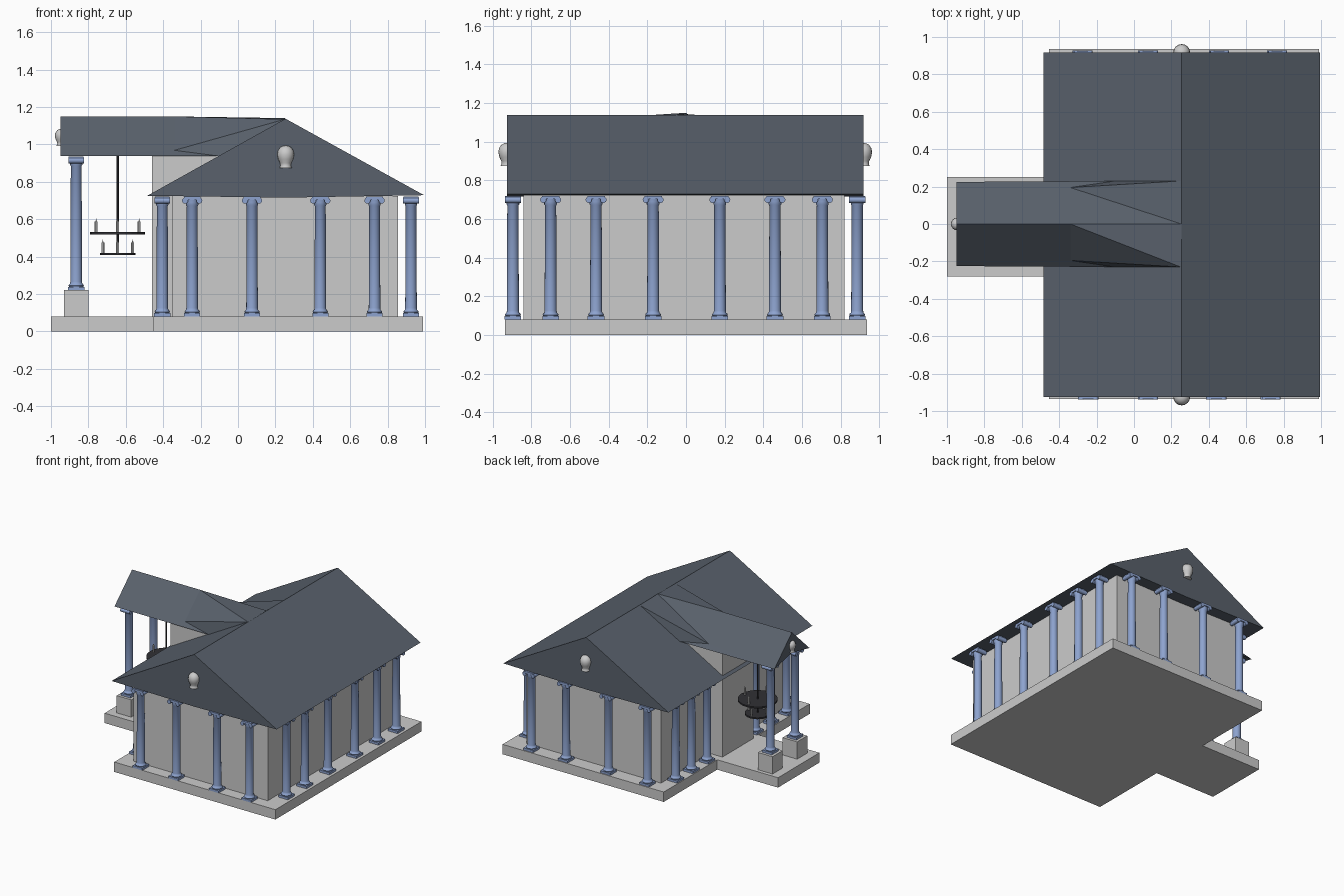
import bpy, bmesh
from math import pi, cos, sin
from mathutils import Matrix, Vector

if "Cube" in bpy.data.objects:
    bpy.data.objects.remove(bpy.data.objects["Cube"])


def mat(name, col):
    m = bpy.data.materials.new(name)
    m.diffuse_color = (*col, 1)
    m.use_nodes = True
    m.node_tree.nodes["Principled BSDF"].inputs["Base Color"].default_value = m.diffuse_color
    return m


SLATE = mat("slate", (0.10, 0.12, 0.15))
BLUE = mat("blue_stone", (0.27, 0.37, 0.63))
IRON = mat("dark_iron", (0.03, 0.03, 0.035))


def finish(name, bm, material=None, smooth=False):
    bmesh.ops.recalc_face_normals(bm, faces=bm.faces)
    me = bpy.data.meshes.new(name)
    bm.to_mesh(me)
    bm.free()
    if material:
        me.materials.append(material)
    ob = bpy.data.objects.new(name, me)
    bpy.context.collection.objects.link(ob)
    if smooth:
        bpy.ops.object.select_all(action='DESELECT')
        ob.select_set(True)
        bpy.context.view_layer.objects.active = ob
        bpy.ops.object.shade_smooth_by_angle(angle=0.7)
    return ob


def box(bm, x0, x1, y0, y1, z0, z1):
    m = Matrix.Translation(((x0 + x1) / 2, (y0 + y1) / 2, (z0 + z1) / 2))
    bmesh.ops.create_cube(bm, size=1, matrix=m @ Matrix.Diagonal((x1 - x0, y1 - y0, z1 - z0, 1)))


def cyl(bm, r, depth, matrix, seg=16, r2=None):
    bmesh.ops.create_cone(bm, cap_ends=True, segments=seg, radius1=r,
                          radius2=r if r2 is None else r2, depth=depth, matrix=matrix)


def lathe(bm, profile, seg=16):
    rings = [[bm.verts.new((r * cos(2 * pi * i / seg), r * sin(2 * pi * i / seg), z))
              for i in range(seg)] for r, z in profile]
    for a, b in zip(rings, rings[1:]):
        for i in range(seg):
            j = (i + 1) % seg
            bm.faces.new((a[i], a[j], b[j], b[i]))
    bm.faces.new(rings[0])
    bm.faces.new(rings[-1])


def prism(name, outline, direction, material=None):
    bm = bmesh.new()
    f = bm.faces.new([bm.verts.new(p) for p in outline])
    r = bmesh.ops.extrude_face_region(bm, geom=[f])
    bmesh.ops.translate(bm, vec=Vector(direction),
                        verts=[v for v in r["geom"] if isinstance(v, bmesh.types.BMVert)])
    return finish(name, bm, material)


# Foundation slab with porch projection
prism("foundation", [(x, y, 0) for x, y in [
    (0.99, -0.935), (0.99, 0.935), (-0.455, 0.935), (-0.455, 0.25),
    (-1, 0.25), (-1, -0.28), (-0.455, -0.28), (-0.455, -0.935)]], (0, 0, 0.08))

# Walls of the hall and the taller entrance block
bm = bmesh.new()
box(bm, -0.35, 0.855, -0.84, 0.82, 0.08, 0.725)
finish("hall_walls", bm)
bm = bmesh.new()
box(bm, -0.46, -0.1, -0.21, 0.19, 0.08, 0.95)
finish("entrance_block", bm)

# Main gabled roof
prism("main_roof", [(x, -0.925, z) for x, z in [
    (-0.485, 0.725), (0.254, 0.715), (0.995, 0.728), (0.254, 1.137)]], (0, 1.842, 0), SLATE)

# Porch roof: gable that flares up into the main ridge
bm = bmesh.new()
V = bm.verts.new
A, M, R = V((-0.95, 0, 1.15)), V((-0.34, 0, 1.149)), V((0.254, 0, 1.14))
U0, U1 = V((-0.95, 0, 0.985)), V((-0.1, 0, 0.985))
for s in (-1, 1):
    F, E = V((-0.95, s * 0.225, 0.937)), V((-0.1, s * 0.23, 0.937))
    P, Q = V((-0.34, s * 0.195, 0.968)), V((0.25, s * 0.23, 1.134))
    top = [(M, P, Q), (M, Q, R)] if s < 0 else [(M, P, R), (P, Q, R)]
    for f in [(A, F, P, M), (F, E, P), (P, E, Q), (F, U0, U1, E), (A, F, U0)] + top:
        bm.faces.new(f)
finish("porch_roof", bm, SLATE)


# Columns: plinth, turned shaft, scrolled capital
def column_mesh(h):
    bm = bmesh.new()
    box(bm, -0.043, 0.043, -0.043, 0.043, 0, 0.018)
    lathe(bm, [(0.038, 0.018), (0.041, 0.024), (0.038, 0.031), (0.033, 0.035),
               (0.031, 0.045), (0.029, h - 0.05), (0.033, h - 0.044), (0.033, h - 0.03), (0.036, h - 0.01)])
    for x in (-0.038, 0.038):
        cyl(bm, 0.016, 0.084, Matrix.Translation((x, 0, h - 0.021)) @ Matrix.Rotation(pi / 2, 4, 'X'))
    box(bm, -0.045, 0.045, -0.04, 0.04, h - 0.018, h)
    return finish("column", bm, BLUE, True)


def place(proto, spots, z, name):
    for i, (x, y, turn) in enumerate(spots):
        ob = proto if i == 0 else proto.copy()
        ob.name = f"{name}_{i + 1}"
        ob.location = (x, y, z)
        ob.rotation_euler = (0, 0, turn)
        if i:
            bpy.context.collection.objects.link(ob)


spots = [(x, -0.895, 0) for x in (-0.245, 0.075, 0.44, 0.73)]
spots += [(x, 0.885, 0) for x in (-0.275, 0.075, 0.455, 0.765)]
spots += [(0.925, y, pi / 2) for y in (-0.70, -0.465, -0.17, 0.175, 0.46, 0.705)]
spots += [(-0.405, y, pi / 2) for y in (-0.71, -0.51, -0.31, 0.31, 0.51, 0.71)]
place(column_mesh(0.64), spots, 0.08, "hall_column")
place(column_mesh(0.715), [(-0.865, -0.16, pi / 2), (-0.865, 0.155, pi / 2)], 0.22, "porch_column")

# Porch pedestals
bm = bmesh.new()
for y in (-0.16, 0.155):
    box(bm, -0.93, -0.8, y - 0.065, y + 0.065, 0.08, 0.22)
finish("porch_pedestals", bm)

# Two-tier chandelier with candles
tiers = [(0.147, 0.525, 0.115), (0.095, 0.413, 0.08)]
bm = bmesh.new()
cyl(bm, 0.006, 0.57, Matrix.Translation((-0.643, 0, 0.695)), 8)
for r, z, _ in tiers:
    cyl(bm, r, 0.012, Matrix.Translation((-0.643, 0, z)), 24)
finish("chandelier_frame", bm, IRON)
bm = bmesh.new()
for _, z, d in tiers:
    for i in range(4):
        p = Vector((-0.643 + d * cos(i * pi / 2), d * sin(i * pi / 2), z))
        cyl(bm, 0.008, 0.058, Matrix.Translation(p + Vector((0, 0, 0.033))), 8)
        cyl(bm, 0.005, 0.016, Matrix.Translation(p + Vector((0, 0, 0.07))), 6, 0)
finish("candles", bm)

# Carved heads on the three gables
for name, loc, s in [("front_head", (0.255, -0.925, 0.93), 1),
                     ("back_head", (0.255, 0.917, 0.93), 1),
                     ("porch_head", (-0.945, 0, 1.035), 0.75)]:
    bm = bmesh.new()
    lathe(bm, [(0.034, -0.057), (0.028, -0.045), (0.03, -0.03), (0.04, -0.01), (0.045, 0.014),
               (0.042, 0.035), (0.03, 0.053), (0.015, 0.061), (0.003, 0.063)])
    ob = finish(name, bm, None, True)
    ob.location = loc
    ob.scale = (s, s, s)
